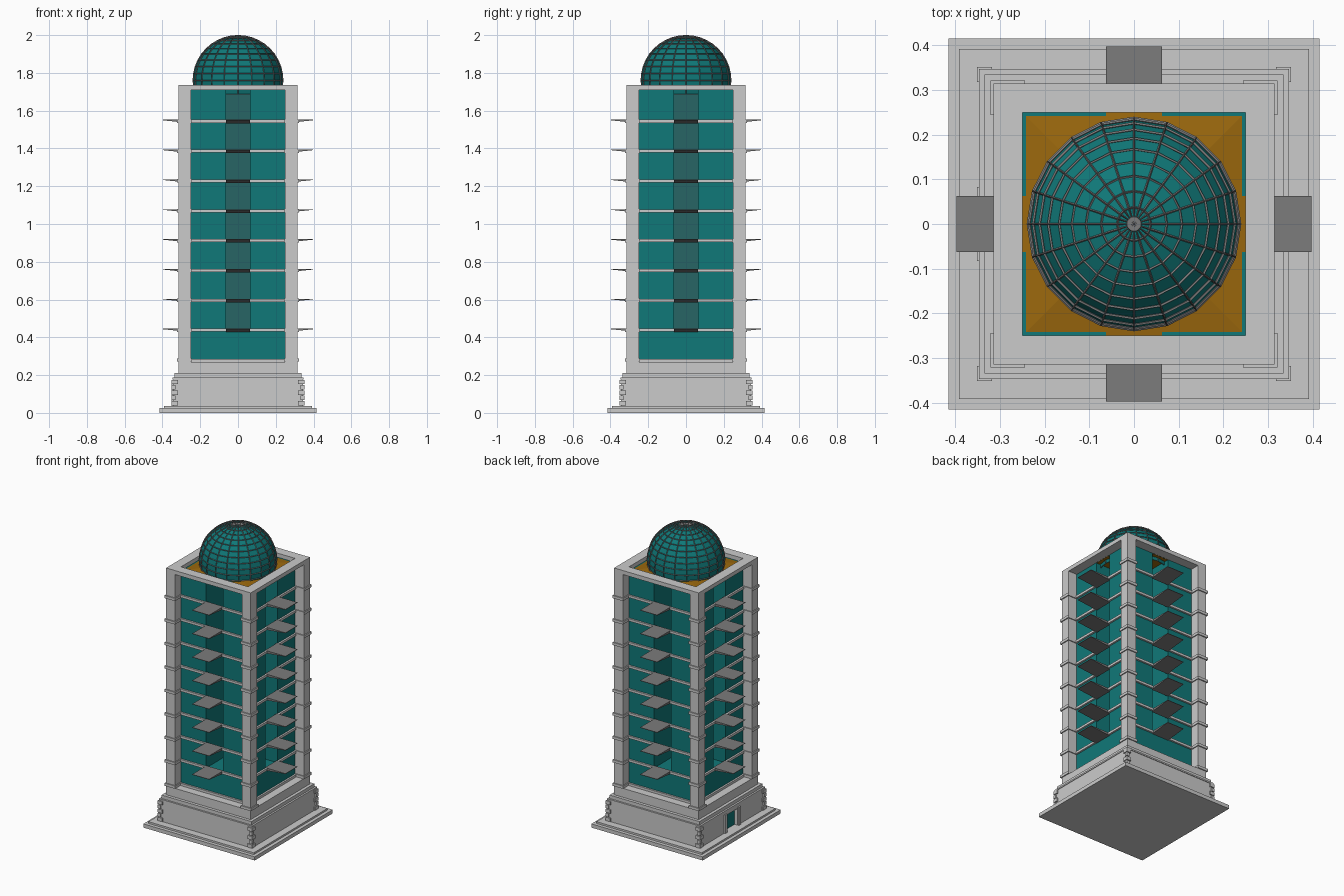
import bpy, bmesh
from math import pi, cos, sin
from mathutils import Matrix, Vector

if "Cube" in bpy.data.objects:
    bpy.data.objects.remove(bpy.data.objects["Cube"])


def material(name, rgb):
    m = bpy.data.materials.new(name)
    m.diffuse_color = (*rgb, 1)
    m.use_nodes = True
    m.node_tree.nodes["Principled BSDF"].inputs["Base Color"].default_value = m.diffuse_color
    return m


TEAL = material("teal_glass", (0.005, 0.19, 0.19))
DEEP = material("deep_glass", (0.02, 0.13, 0.13))
GOLD = material("ochre_roof", (0.33, 0.14, 0.004))
DARK = material("dark_grey", (0.2, 0.2, 0.2))


def finish(name, bm, mat=None):
    bmesh.ops.recalc_face_normals(bm, faces=bm.faces)
    me = bpy.data.meshes.new(name)
    bm.to_mesh(me)
    bm.free()
    ob = bpy.data.objects.new(name, me)
    bpy.context.collection.objects.link(ob)
    if mat:
        me.materials.append(mat)
    return ob


def add_box(bm, lo, hi, rot=0):
    """Axis-aligned box from two corners, turned about z."""
    lo, hi = Vector(lo), Vector(hi)
    m = (Matrix.Rotation(rot, 4, 'Z') @ Matrix.Translation((lo + hi) / 2)
         @ Matrix.Diagonal((*(hi - lo), 1)))
    bmesh.ops.create_cube(bm, size=1, matrix=m)


def boxes(name, items, mat=None, turns=1):
    """One object of boxes, repeated around z in quarter turns."""
    bm = bmesh.new()
    for k in range(turns):
        for lo, hi in items:
            add_box(bm, lo, hi, k * pi / 2)
    return finish(name, bm, mat)


def slab(r, z0, z1):
    return ((-r, -r, z0), (r, r, z1))


LEVELS = [0.438 + 0.158 * k for k in range(8)]

# Stepped foundation, plinth and cornice
boxes("foundation", [slab(0.415, 0, 0.025), slab(0.392, 0.025, 0.037)])
plinth = boxes("plinth", [slab(0.343, 0.037, 0.177)])
boxes("cornice", [slab(0.347, 0.177, 0.187), slab(0.335, 0.187, 0.21)])
boxes("tower_foot", [slab(0.315, 0.21, 0.27)])

# Doorway cut into the -x side
cutter = boxes("door_cutter", [((-0.4, -0.06, 0.037), (-0.3, 0.06, 0.15))])
cutter.hide_render = True
cutter.hide_viewport = True
cutter.display_type = 'WIRE'
mod = plinth.modifiers.new("doorway", 'BOOLEAN')
mod.object = cutter
mod.solver = 'EXACT'
boxes("door", [((-0.32, -0.06, 0.037), (-0.298, 0.06, 0.15))], TEAL)
boxes("door_jambs", [((-0.352, s - 0.011, 0.037), (-0.32, s + 0.011, 0.16))
                     for s in (-0.072, 0.072)])

# Corner quoins on the plinth, alternating long and short
quoins = []
for i in range(5):
    z, a = 0.04 + i * 0.028, (0.318, 0.332)[i % 2]
    quoins.append(((a, a, z), (0.352, 0.352, z + 0.023)))
boxes("quoins", quoins, None, 4)

# Glass body: four quarter blocks around a recessed core
boxes("ground_floor_glass", [slab(0.25, 0.27, 0.432)], TEAL)
boxes("glass_blocks", [((0.063, 0.063, 0.432), (0.25, 0.25, 1.71))], TEAL, 4)
boxes("niche_core", [slab(0.065, 0.432, 1.71)], DEEP)

# Corner posts and crowning ring
boxes("corner_posts", [((0.25, 0.25, 0.27), (0.315, 0.315, 1.715))], None, 4)
boxes("crown_ring", [((-0.25, 0.25, 1.71), (0.315, 0.315, 1.737))], None, 4)

# Floor bands: wraps on the posts and strips on the glass
wraps, strips = [], []
for z in [0.28] + LEVELS:
    wraps.append(((0.244, 0.244, z - 0.009), (0.322, 0.322, z + 0.009)))
for z in LEVELS:
    for x0, x1 in ((-0.25, -0.063), (0.063, 0.25)):
        strips.append(((x0, -0.262, z - 0.008), (x1, -0.24, z + 0.008)))
strips.append(((-0.25, -0.262, 0.27), (0.25, -0.24, 0.286)))
boxes("post_bands", wraps, None, 4)
boxes("floor_strips", strips, None, 4)

# Balconies: wedges thinning toward the tip
bm = bmesh.new()
for k in range(4):
    rot = Matrix.Rotation(k * pi / 2, 4, 'Z')
    for z in LEVELS:
        prof = [(-0.398, z + 0.008), (-0.245, z + 0.008),
                (-0.245, z - 0.011), (-0.398, z + 0.005)]
        rings = [[bm.verts.new(rot @ Vector((x, y, h))) for y, h in prof]
                 for x in (-0.063, 0.063)]
        bm.faces.new(rings[0])
        bm.faces.new(rings[1][::-1])
        for i in range(4):
            j = (i + 1) % 4
            bm.faces.new((rings[0][i], rings[0][j], rings[1][j], rings[1][i]))
finish("balconies", bm, DARK)

# Low pyramid roof inside the ring
bm = bmesh.new()
bmesh.ops.create_cone(bm, cap_ends=True, segments=4, radius1=0.25 * 2 ** 0.5, radius2=0,
                      depth=0.03, matrix=Matrix.Translation((0, 0, 1.724))
                      @ Matrix.Rotation(pi / 4, 4, 'Z'))
finish("roof", bm, GOLD)


# Dome: faceted glass sphere with a lattice of ribs
def sphere(name, r, mat=None):
    bm = bmesh.new()
    bmesh.ops.create_uvsphere(bm, u_segments=20, v_segments=20, radius=r,
                              matrix=Matrix.Translation((0, 0, 1.76)))
    low = [v for v in bm.verts if v.co.z < 1.66]
    bmesh.ops.delete(bm, geom=low, context='VERTS')
    return finish(name, bm, mat)


sphere("dome_glass", 0.235, TEAL)
ribs = sphere("dome_ribs", 0.237, DARK)
wire = ribs.modifiers.new("lattice", 'WIREFRAME')
wire.thickness = 0.007
wire.use_even_offset = False

bm = bmesh.new()
bmesh.ops.create_cone(bm, cap_ends=True, segments=20, radius1=0.018, radius2=0.016,
                      depth=0.008, matrix=Matrix.Translation((0, 0, 1.996)))
finish("dome_cap", bm, DARK)
